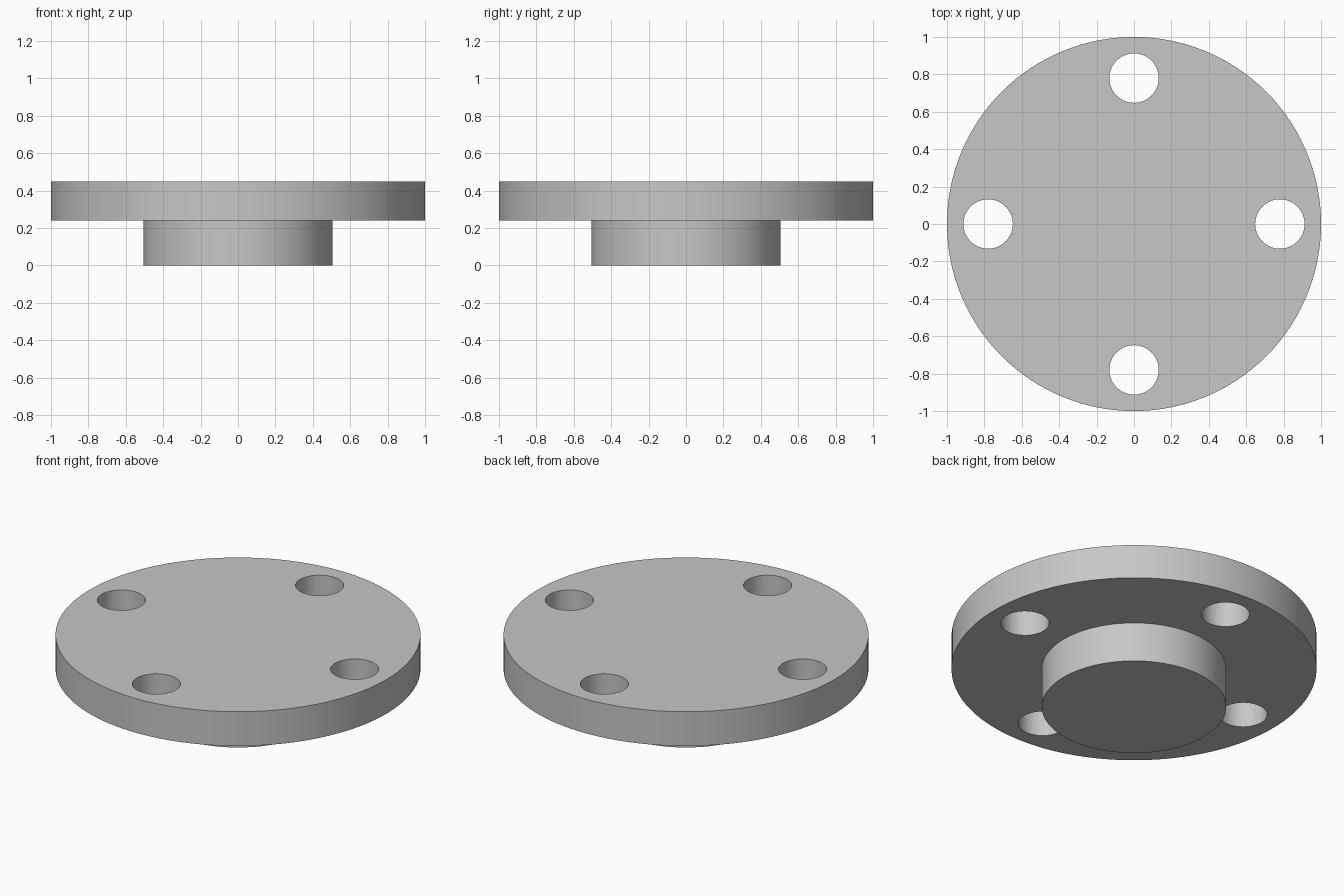
import bpy
import bmesh
from math import cos, sin, pi, radians

PLATE_R, PLATE_Z, TOP_Z = 1.0, 0.24, 0.447
BOSS_R = 0.505
HOLE_R, BOLT_CIRCLE_R = 0.132, 0.78

default = bpy.data.objects.get("Cube")
if default:
    bpy.data.objects.remove(default, do_unlink=True)

steel = bpy.data.materials.new("grey_steel")
steel.use_nodes = True
colour = (0.57, 0.57, 0.57, 1)
steel.diffuse_color = colour
steel.node_tree.nodes["Principled BSDF"].inputs["Base Color"].default_value = colour


def add_turned(bm, profile, segments, cx=0, cy=0):
    """Closed solid turned from (radius, height) points, bottom to top."""
    angles = [2 * pi * i / segments for i in range(segments)]
    rings = [[bm.verts.new((cx + r * cos(a), cy + r * sin(a), z)) for a in angles]
             for r, z in profile]
    for low, high in zip(rings, rings[1:]):
        for i in range(segments):
            j = (i + 1) % segments
            bm.faces.new((low[i], low[j], high[j], high[i]))
    bm.faces.new(rings[0][::-1])
    bm.faces.new(rings[-1])


def make_object(name, bm):
    mesh = bpy.data.meshes.new(name)
    bm.to_mesh(mesh)
    bm.free()
    mesh.materials.append(steel)
    obj = bpy.data.objects.new(name, mesh)
    bpy.context.collection.objects.link(obj)
    return obj


# Round plate with the boss below it
bm = bmesh.new()
add_turned(bm, [(BOSS_R, 0), (BOSS_R, PLATE_Z), (PLATE_R, PLATE_Z), (PLATE_R, TOP_Z)], 128)
flange = make_object("flange", bm)

# Four bolt holes on the bolt circle
bm = bmesh.new()
for k in range(4):
    a = k * pi / 2
    add_turned(bm, [(HOLE_R, PLATE_Z - 0.1), (HOLE_R, TOP_Z + 0.1)], 64,
               BOLT_CIRCLE_R * cos(a), BOLT_CIRCLE_R * sin(a))
cutter = make_object("bolt_hole_cutter", bm)
cutter.hide_render = True

cut = flange.modifiers.new("bolt_holes", "BOOLEAN")
cut.operation = "DIFFERENCE"
cut.solver = "EXACT"
cut.object = cutter

bpy.ops.object.select_all(action="DESELECT")
flange.select_set(True)
bpy.context.view_layer.objects.active = flange
bpy.ops.object.modifier_apply(modifier=cut.name)
bpy.data.objects.remove(cutter, do_unlink=True)
bpy.ops.object.shade_smooth_by_angle(angle=radians(30))
